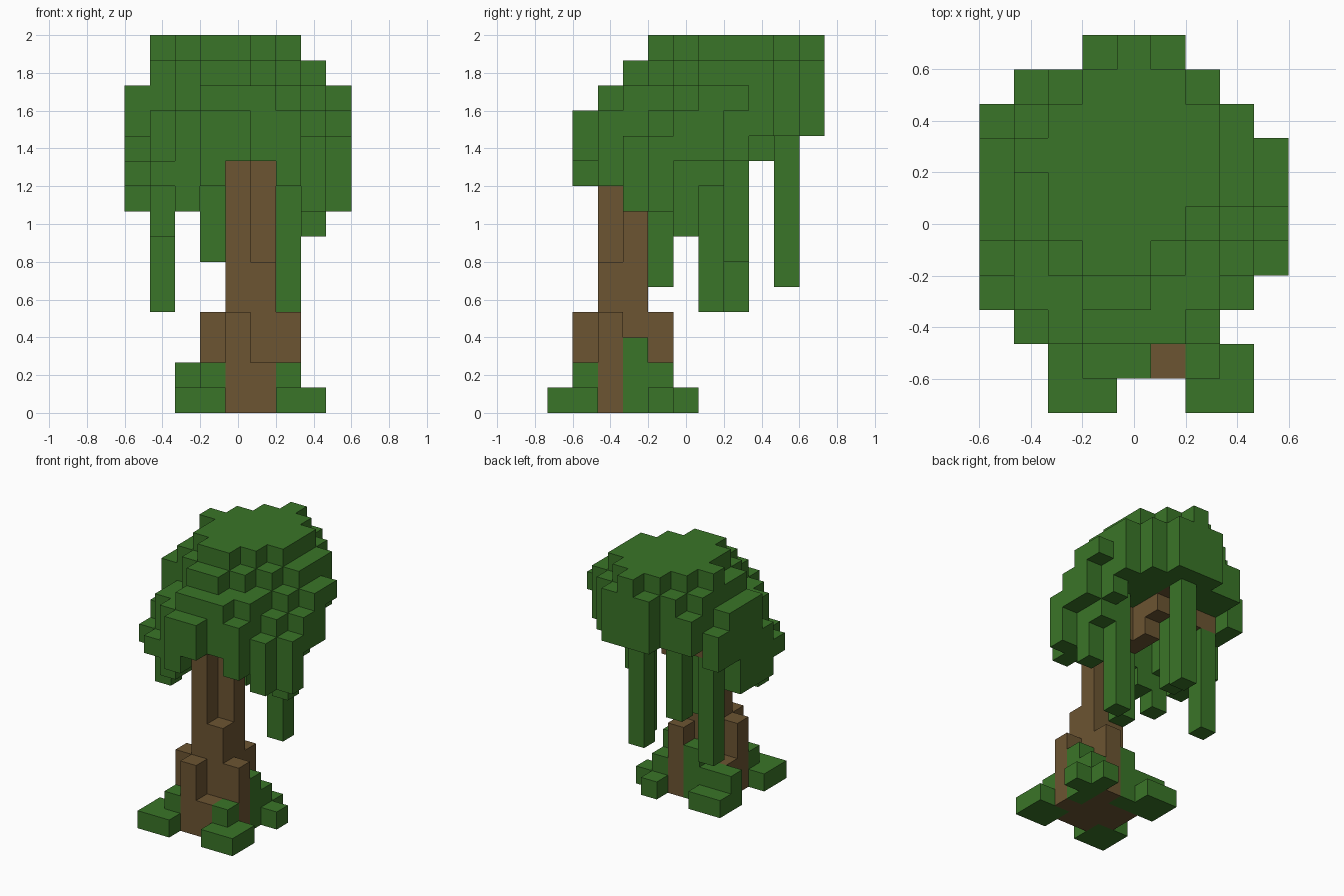
import bpy
import bmesh
from mathutils import Vector

if "Cube" in bpy.data.objects:
    bpy.data.objects.remove(bpy.data.objects["Cube"])

CELL = 2 / 15
ORIGIN = Vector((-4.5, -5.5, 0))


def material(name, rgb):
    mat = bpy.data.materials.new(name)
    mat.use_nodes = True
    colour = (*rgb, 1)
    mat.diffuse_color = colour
    bsdf = mat.node_tree.nodes["Principled BSDF"]
    bsdf.inputs["Base Color"].default_value = colour
    bsdf.inputs["Roughness"].default_value = 0.9
    return mat


leaf_green = material("leaf green", (0.042, 0.178, 0.021))
bark_brown = material("bark brown", (0.15, 0.09, 0.032))


def block(xs, ys, zs):
    """Cells of a box; each range is inclusive."""
    return {(x, y, z) for x in range(xs[0], xs[1] + 1)
            for y in range(ys[0], ys[1] + 1)
            for z in range(zs[0], zs[1] + 1)}


def column(x, y, bottom, top):
    return block((x, x), (y, y), (bottom, top - 1))


# Trunk with a leaning top and branches inside the crown
trunk = block((4, 5), (3, 3), (0, 9)) | column(4, 2, 0, 10) | column(5, 2, 0, 6)
trunk |= block((4, 5), (4, 5), (9, 10)) | column(4, 6, 9, 11)
trunk |= block((1, 4), (7, 7), (10, 10)) | column(4, 8, 11, 12)

# Stubby roots around the trunk
roots = column(4, 1, 0, 4) | column(5, 1, 0, 2)
for x, y in ((3, 2), (6, 2), (5, 4)):
    roots |= column(x, y, 0, 4)
roots |= column(3, 3, 0, 2)

# Moss clumps on the ground
moss = block((2, 3), (0, 1), (0, 0)) | block((6, 7), (0, 1), (0, 0))
moss |= block((2, 3), (4, 5), (0, 0))
for x, y, top in ((3, 1, 2), (6, 1, 2), (6, 3, 3), (6, 4, 2), (7, 4, 1),
                  (6, 5, 1), (2, 4, 2), (3, 4, 2), (4, 4, 3)):
    moss |= column(x, y, 0, top)

# Crown plan, front row first: each letter is a column's top level, a = 0
crown_plan = """
...mm....
.kmnnnm..
kmmoonnl.
lmopponml
nopppponm
nopppppon
nppppppon
mopppppo.
.nopppo..
...opo...
"""

# Lower edge of the crown: a general level, then deeper rim columns
underside = {(x, y): 10 if y < 4 else 11 for x in range(9) for y in range(11)}
for xs, ys, level in (((0, 0), (4, 6), 8), ((0, 0), (7, 8), 10),
                      ((0, 0), (3, 3), 9), ((1, 1), (2, 2), 9),
                      ((1, 1), (3, 3), 7), ((1, 1), (4, 6), 9),
                      ((2, 2), (2, 3), 8), ((3, 3), (1, 3), 9),
                      ((6, 6), (2, 3), 9), ((7, 7), (3, 4), 8),
                      ((7, 7), (5, 5), 7), ((7, 7), (6, 6), 9),
                      ((7, 7), (7, 7), 10), ((8, 8), (4, 4), 8),
                      ((8, 8), (5, 6), 10), ((8, 8), (7, 7), 12)):
    for x, y, _ in block(xs, ys, (0, 0)):
        underside[x, y] = level

crown = set()
for y, row in enumerate(crown_plan.split(), start=1):
    for x, letter in enumerate(row):
        if letter != ".":
            crown |= column(x, y, underside[x, y], ord(letter) - ord("a"))

# Hanging vines
vines = set()
for x, y, bottom in ((1, 7, 4), (6, 6, 4), (4, 9, 5), (3, 7, 6), (4, 4, 5)):
    vines |= column(x, y, bottom, 11)

# Wood wins over leaves where they meet
wood = trunk | roots
roots -= trunk
moss -= wood
crown -= wood
vines -= wood | crown
filled = wood | moss | crown | vines

AXES = [Vector(v) for v in ((1, 0, 0), (0, 1, 0), (0, 0, 1))]


def build(name, cells, mat):
    """Make one object from the uncovered sides of its cells."""
    bm = bmesh.new()
    for cell in sorted(cells):
        centre = Vector(cell) + Vector((0.5, 0.5, 0.5))
        for a in range(3):
            for sign in (-1, 1):
                normal = AXES[a] * sign
                if tuple(int(c) for c in Vector(cell) + normal) in filled:
                    continue
                u, v = AXES[(a + 1) % 3] / 2, AXES[(a + 2) % 3] / 2 * sign
                middle = centre + normal / 2 + ORIGIN
                corners = (middle - u - v, middle + u - v,
                           middle + u + v, middle - u + v)
                bm.faces.new([bm.verts.new(c * CELL) for c in corners])
    bmesh.ops.remove_doubles(bm, verts=bm.verts, dist=CELL / 100)
    mesh = bpy.data.meshes.new(name)
    bm.to_mesh(mesh)
    bm.free()
    mesh.materials.append(mat)
    obj = bpy.data.objects.new(name, mesh)
    bpy.context.collection.objects.link(obj)


build("trunk", trunk, bark_brown)
build("roots", roots, bark_brown)
build("ground_moss", moss, leaf_green)
build("leaf_crown", crown, leaf_green)
build("hanging_vines", vines, leaf_green)
